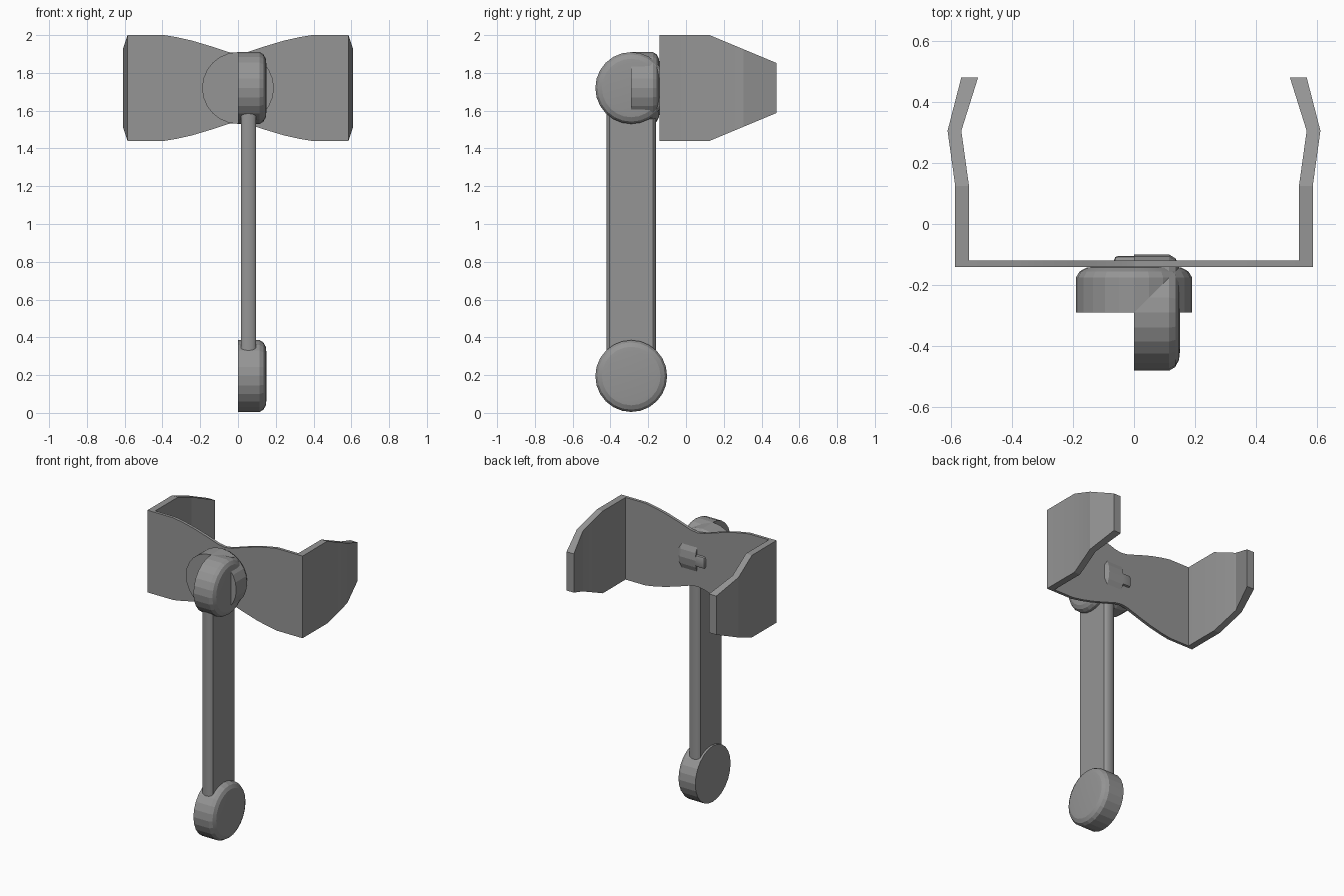
import bpy, bmesh, math
from mathutils import Matrix, Vector

cube = bpy.data.objects.get("Cube")
if cube:
    bpy.data.objects.remove(cube, do_unlink=True)

grey = bpy.data.materials.new("plain grey")
grey.use_nodes = True
colour = (0.3, 0.3, 0.3, 1)
grey.diffuse_color = colour
grey.node_tree.nodes["Principled BSDF"].inputs["Base Color"].default_value = colour

HUB_Y, LOW_Z, HUB_Z = -0.29, 0.195, 1.72


def finish(name, bm, smooth=12):
    bmesh.ops.recalc_face_normals(bm, faces=bm.faces)
    mesh = bpy.data.meshes.new(name)
    bm.to_mesh(mesh)
    bm.free()
    mesh.materials.append(grey)
    obj = bpy.data.objects.new(name, mesh)
    bpy.context.collection.objects.link(obj)
    bpy.ops.object.select_all(action="DESELECT")
    obj.select_set(True)
    bpy.context.view_layer.objects.active = obj
    bpy.ops.object.shade_smooth_by_angle(angle=math.radians(smooth))
    return obj


def loft(bm, rings):
    """Skin a list of equal point rings and cap both ends."""
    loops = [[bm.verts.new(p) for p in ring] for ring in rings]
    n = len(loops[0])
    for a, b in zip(loops, loops[1:]):
        for i in range(n):
            j = (i + 1) % n
            bm.faces.new((a[i], a[j], b[j], b[i]))
    bm.faces.new(loops[0])
    bm.faces.new(loops[-1])


def disc(name, centre, turn):
    """Disc along local x, flat at the origin and rounded at the far rim."""
    profile = [(0, 0.19), (0.115, 0.19), (0.135, 0.178), (0.147, 0.155), (0.15, 0.13)]
    place = Matrix.Translation(centre) @ Matrix.Rotation(turn, 4, "Z")
    angles = [math.tau * i / 24 for i in range(24)]
    bm = bmesh.new()
    loft(bm, [[place @ Vector((x, r * math.cos(a), r * math.sin(a))) for a in angles]
              for x, r in profile])
    finish(name, bm)


# Pivot discs: two facing sideways, one facing the bracket
disc("lower_disc", (0, HUB_Y, LOW_Z), 0)
disc("upper_disc", (0, HUB_Y, HUB_Z), 0)
disc("bracket_disc", (0, HUB_Y, HUB_Z), math.pi / 2)

# Upright bar with rounded narrow edges
edge = [(0.04, 0.115), (0.034, 0.123), (0.022, 0.129), (0.008, 0.132)]
half = edge + [(-x, y) for x, y in reversed(edge)]
section = half + [(-x, -y) for x, y in half]
bm = bmesh.new()
loft(bm, [[(0.055 + x, HUB_Y + y, z) for x, y in section] for z in (LOW_Z, HUB_Z)])
finish("upright_bar", bm, 30)

# Back plate, waisted in the middle
waist = [(0, 0.183), (0.05, 0.19), (0.14, 0.22), (0.24, 0.25), (0.32, 0.268),
         (0.39, 0.28), (0.585, 0.28)]
span = [(-x, h) for x, h in reversed(waist[1:])] + waist
bm = bmesh.new()
loft(bm, [[(x, y, HUB_Z + s * h) for y, s in ((-0.14, -1), (-0.12, -1), (-0.12, 1), (-0.14, 1))]
          for x, h in span])
finish("bracket_plate", bm)

# Bent side arms, tapering towards the open end: y, outer x, inner x, half height
stations = [(-0.14, 0.585, 0.54, 0.28), (0.125, 0.585, 0.54, 0.28),
            (0.305, 0.61, 0.565, 0.205), (0.48, 0.565, 0.51, 0.132)]
for side, name in ((1, "left_arm"), (-1, "right_arm")):
    bm = bmesh.new()
    loft(bm, [[(side * x, y, HUB_Z + s * h)
               for x, s in ((outer, -1), (inner, -1), (inner, 1), (outer, 1))]
              for y, outer, inner, h in stations])
    finish(name, bm)

# Small rounded peg showing through the back of the plate
bm = bmesh.new()
bmesh.ops.create_cube(bm, size=1, matrix=Matrix.Translation((0, -0.15, HUB_Z - 0.005))
                      @ Matrix.Diagonal((0.13, 0.09, 0.08, 1)))
bmesh.ops.bevel(bm, geom=bm.edges[:], offset=0.012, segments=2, affect="EDGES", profile=0.5)
finish("back_peg", bm, 30)
